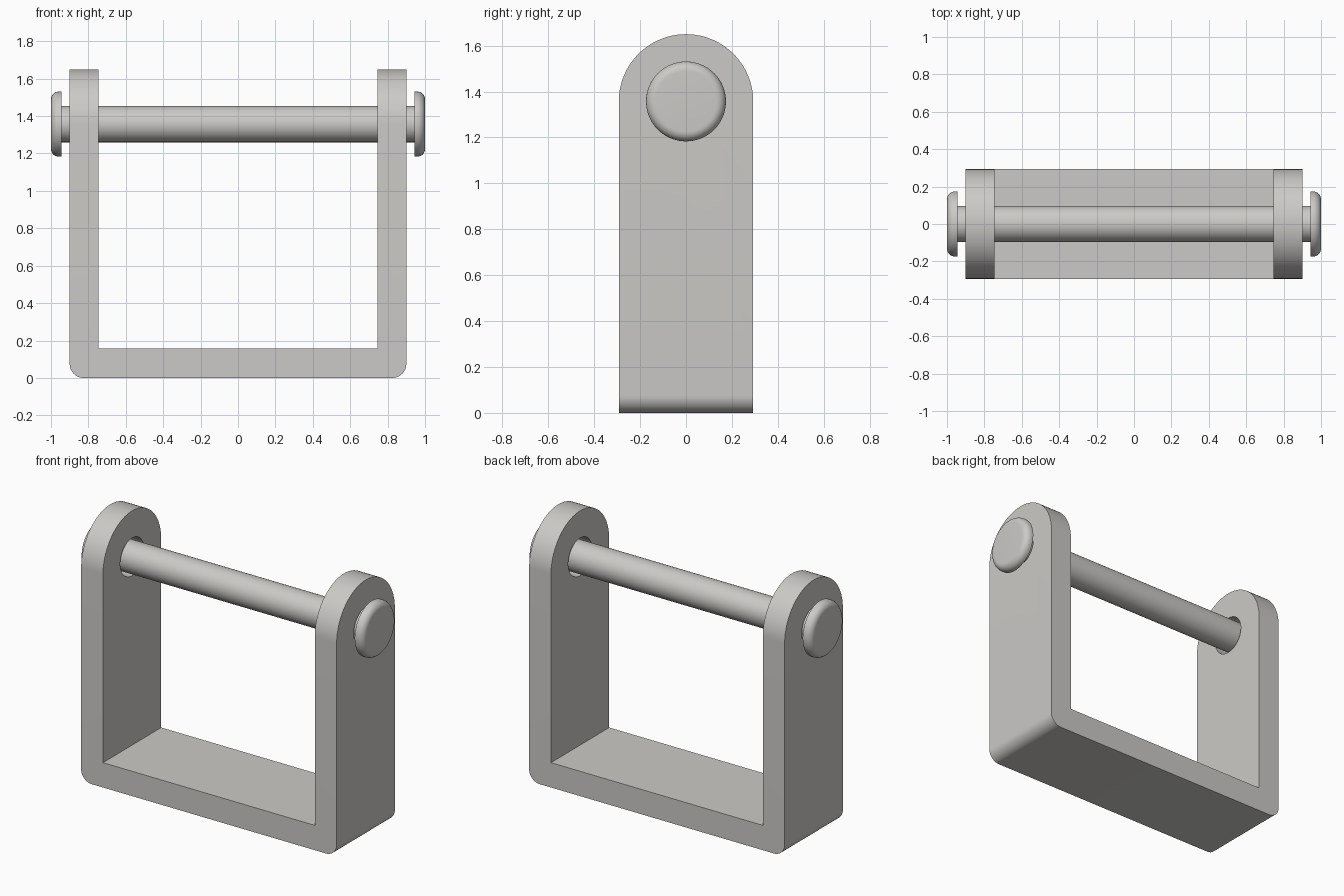
import bpy, bmesh, math
from mathutils import Vector

if "Cube" in bpy.data.objects:
    bpy.data.objects.remove(bpy.data.objects["Cube"])

AXIS_Z, R = 1.357, 0.293          # pin axis height, radius of the leg tops
HALF_X, INNER_X, BASE, CORNER = 0.90, 0.746, 0.158, 0.075

grey = bpy.data.materials.new("light grey")
grey.diffuse_color = (0.60, 0.59, 0.57, 1)
grey.use_nodes = True
grey.node_tree.nodes["Principled BSDF"].inputs["Base Color"].default_value = grey.diffuse_color


def finish(name, bm):
    bmesh.ops.recalc_face_normals(bm, faces=bm.faces)
    me = bpy.data.meshes.new(name)
    bm.to_mesh(me)
    bm.free()
    me.materials.append(grey)
    ob = bpy.data.objects.new(name, me)
    bpy.context.collection.objects.link(ob)
    return ob


def prism(name, pts, depth):
    """Extrude a closed 3D outline along a vector."""
    bm = bmesh.new()
    face = bm.faces.new([bm.verts.new(p) for p in pts])
    new = bmesh.ops.extrude_face_region(bm, geom=[face])["geom"]
    bmesh.ops.translate(bm, vec=Vector(depth),
                        verts=[v for v in new if isinstance(v, bmesh.types.BMVert)])
    return finish(name, bm)


def arc(cx, cy, r, a0, a1, n):
    return [(cx + r * math.cos(math.radians(a0 + (a1 - a0) * i / n)),
             cy + r * math.sin(math.radians(a0 + (a1 - a0) * i / n))) for i in range(n + 1)]


def lathe_x(name, profile, n=64):
    """Revolve (x, radius) points around the pin axis."""
    bm = bmesh.new()
    rings = [[bm.verts.new((x, r * math.cos(2 * math.pi * i / n),
                            AXIS_Z + r * math.sin(2 * math.pi * i / n)))
              for i in range(n)] for x, r in profile]
    for a, b in zip(rings, rings[1:]):
        for i in range(n):
            j = (i + 1) % n
            bm.faces.new((a[i], a[j], b[j], b[i]))
    bm.faces.new(rings[0])
    bm.faces.new(rings[-1])
    return finish(name, bm)


def boolean(ob, cutter, op):
    mod = ob.modifiers.new(op.lower(), 'BOOLEAN')
    mod.operation, mod.object, mod.solver = op, cutter, 'EXACT'
    select(ob)
    bpy.ops.object.modifier_apply(modifier=mod.name)
    bpy.data.objects.remove(cutter)


def select(ob):
    bpy.ops.object.select_all(action='DESELECT')
    ob.select_set(True)
    bpy.context.view_layer.objects.active = ob


# U frame: front profile with rounded lower corners
half = arc(HALF_X - CORNER, CORNER, CORNER, -90, 0, 12) + [
    (HALF_X, 1.8), (INNER_X, 1.8), (INNER_X, BASE)]
outline = half + [(-x, z) for x, z in reversed(half)]
frame = prism("u_frame", [(x, -0.5, z) for x, z in outline], (0, 1, 0))

# Round the leg tops, then drill both legs
side = [(-R, -0.2), (R, -0.2)] + arc(0, AXIS_Z, R, 0, 180, 48)
boolean(frame, prism("side_cutter", [(-1.2, y, z) for y, z in side], (2.4, 0, 0)), 'INTERSECT')
boolean(frame, lathe_x("hole_cutter", [(-1.2, 0.12), (1.2, 0.12)]), 'DIFFERENCE')

# Pin with a rounded flat head at each end
ROUND = 0.042
end = [(0.944, 0.097), (0.944, 0.174)] + [
    (x, r) for x, r in arc(1 - ROUND, 0.174 - ROUND, ROUND, 90, 0, 10)]
pin = lathe_x("pin", [(-x, r) for x, r in reversed(end)] + end)

for ob in (frame, pin):
    select(ob)
    bpy.ops.object.shade_smooth_by_angle(angle=math.radians(30))
